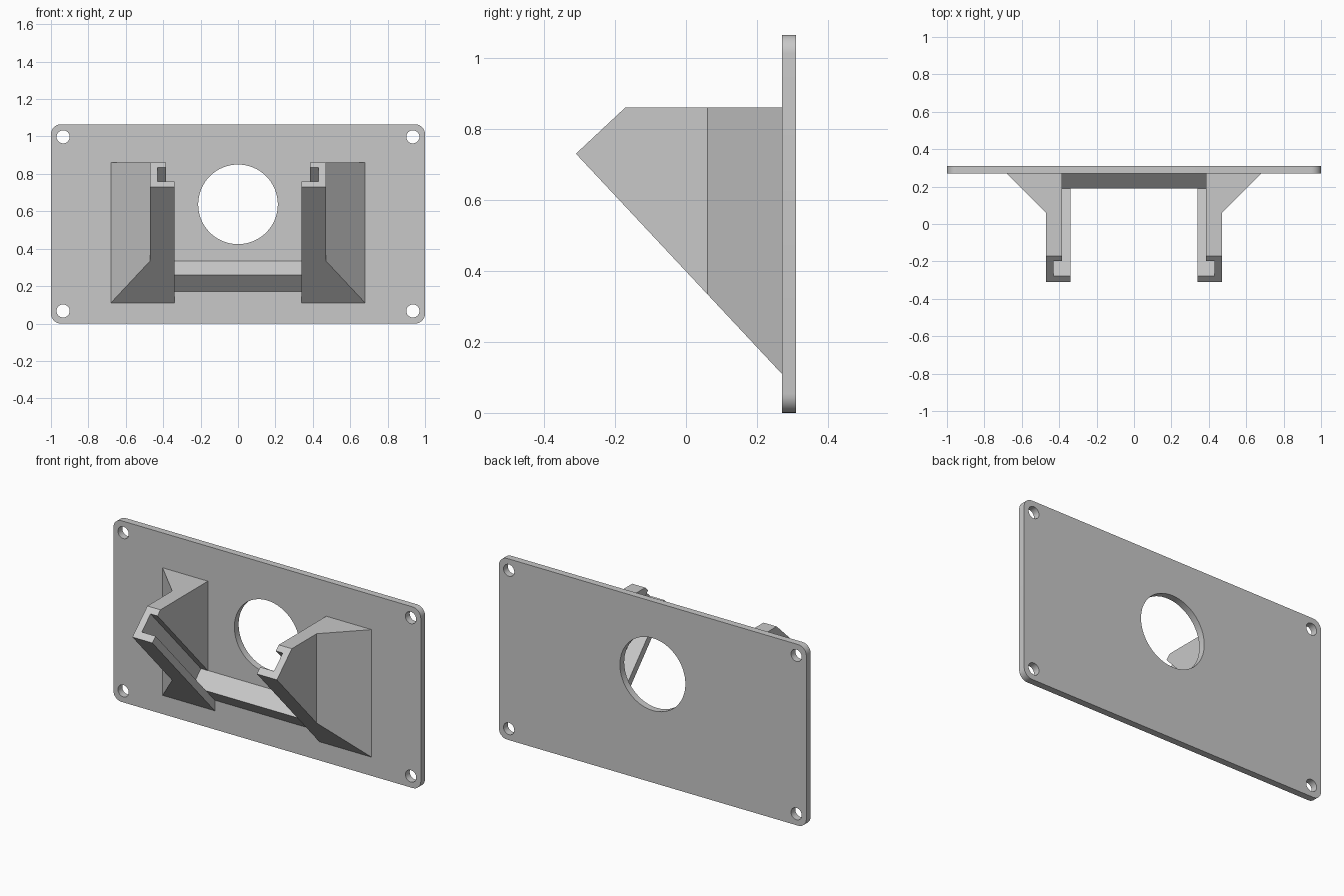
import bpy, bmesh, math
from mathutils import Vector

cube = bpy.data.objects.get("Cube")
if cube:
    bpy.data.objects.remove(cube, do_unlink=True)

grey = bpy.data.materials.new("light_grey")
grey.use_nodes = True
colour = (0.58, 0.58, 0.58, 1)
grey.diffuse_color = colour
grey.node_tree.nodes["Principled BSDF"].inputs["Base Color"].default_value = colour

# Main dimensions
HEIGHT, FRONT, BACK = 1.065, 0.27, 0.31
TIP = Vector((0, -0.31, 0.73))                   # foremost edge of the arms
DOWN = Vector((0, 0.58, -0.62)).normalized()     # along the sloped rail
DEEP = Vector((0, -DOWN.z, DOWN.y))              # into the arm, square to the rail
LIP, SLOT = 0.042, 0.153                         # depths of slot front and back


def finish(name, bm):
    bmesh.ops.recalc_face_normals(bm, faces=bm.faces)
    mesh = bpy.data.meshes.new(name)
    bm.to_mesh(mesh)
    bm.free()
    mesh.materials.append(grey)
    obj = bpy.data.objects.new(name, mesh)
    bpy.context.collection.objects.link(obj)
    return obj


def prism(points, sweep):
    """Closed solid from an outline swept along a vector."""
    bm = bmesh.new()
    face = bm.faces.new([bm.verts.new(p) for p in points])
    new = bmesh.ops.extrude_face_region(bm, geom=[face])["geom"]
    verts = [v for v in new if isinstance(v, bmesh.types.BMVert)]
    bmesh.ops.translate(bm, verts=verts, vec=sweep)
    return bm


def slice_off(bm, point, normal):
    """Cut away and cap everything on the normal's side of a plane."""
    geom = bm.verts[:] + bm.edges[:] + bm.faces[:]
    bmesh.ops.bisect_plane(bm, geom=geom, plane_co=point, plane_no=normal, clear_outer=True)
    bmesh.ops.holes_fill(bm, edges=[e for e in bm.edges if e.is_boundary])


def activate(obj):
    bpy.ops.object.select_all(action="DESELECT")
    obj.select_set(True)
    bpy.context.view_layer.objects.active = obj


def cut(obj, cutter):
    cutter.hide_render = True
    mod = obj.modifiers.new("cut", "BOOLEAN")
    mod.operation, mod.solver, mod.object = "DIFFERENCE", "EXACT", cutter
    activate(obj)
    bpy.ops.object.modifier_apply(modifier=mod.name)
    bpy.data.objects.remove(cutter, do_unlink=True)


def circle(x, z, radius, count):
    steps = [2 * math.pi * i / count for i in range(count)]
    return [(x + radius * math.cos(a), 0, z + radius * math.sin(a)) for a in steps]


# Back plate with rounded corners
bm = prism([(-1, FRONT, 0), (1, FRONT, 0), (1, FRONT, HEIGHT), (-1, FRONT, HEIGHT)],
           (0, BACK - FRONT, 0))
corners = [e for e in bm.edges if abs(e.verts[0].co.y - e.verts[1].co.y) > 0.01]
bmesh.ops.bevel(bm, geom=corners, offset=0.053, segments=8, profile=0.5, affect="EDGES")
plate = finish("back_plate", bm)

# Cable opening and screw holes
holes = [(0, 0.637, 0.213, 64)]
holes += [(x, z, 0.035, 32) for x in (-0.935, 0.935) for z in (0.067, HEIGHT - 0.067)]
for hole in holes:
    cut(plate, finish("hole_cutter", prism(circle(*hole), (0, 1, 0))))
activate(plate)
bpy.ops.object.shade_smooth_by_angle(angle=math.radians(30))

# Arm with side gusset, trimmed by the rail slope and the square tip
outline = [(0.34, FRONT), (0.34, -0.35), (0.47, -0.35), (0.47, 0.06), (0.68, FRONT)]
bm = prism([(x, y, 0) for x, y in outline], (0, 0, 0.86))
slice_off(bm, TIP, -DEEP)
slice_off(bm, TIP, -DOWN)
arms = finish("rail_arms", bm)

# Sliding slot behind the front lip, with a thinner wall beyond it
section = [(0.3, LIP), (0.43, LIP), (0.43, SLOT), (0.385, SLOT), (0.385, 1.2), (0.3, 1.2)]
start = TIP - DOWN
cut(arms, finish("slot_cutter",
                 prism([start + DEEP * d + Vector((x, 0, 0)) for x, d in section], DOWN * 3)))

# Second arm
mirror = arms.modifiers.new("mirror", "MIRROR")
mirror.use_mirror_merge = False
activate(arms)
bpy.ops.object.modifier_apply(modifier=mirror.name)

# Wedge bar that stops the slots at the bottom
wedge = [(0.19, 0.258), (FRONT, 0.335), (FRONT, 0.172)]
finish("stop_bar", prism([(-0.43, y, z) for y, z in wedge], (0.86, 0, 0)))
